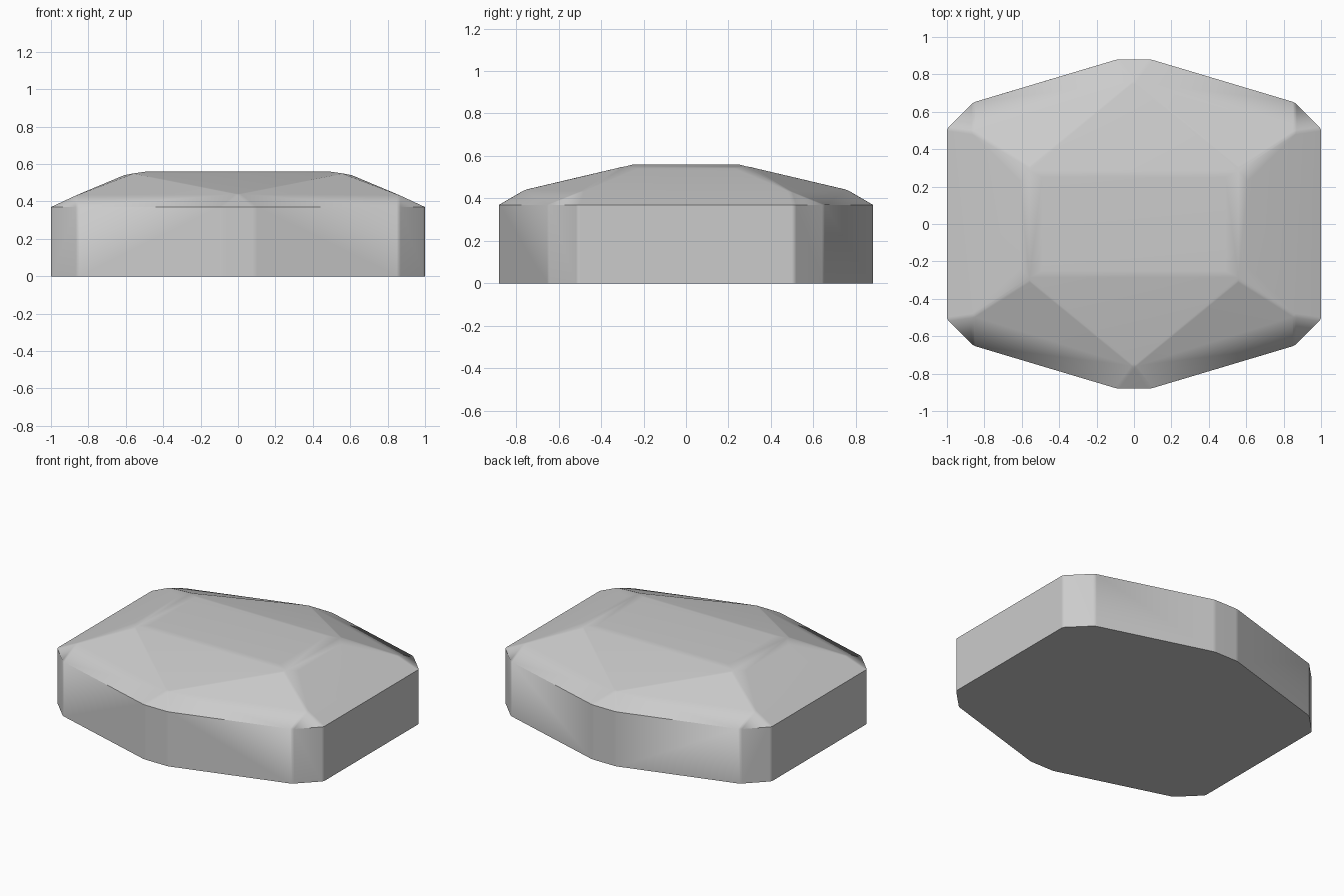
import bpy
import bmesh

cube = bpy.data.objects.get("Cube")
if cube:
    bpy.data.objects.remove(cube, do_unlink=True)

RIM = 0.37

# One quadrant of the stone; the rest is mirrored
outline = [(0.09, 0.88), (0.86, 0.65), (1.0, 0.51)]
crown = [
    (0.49, 0.25, 0.56),    # flat table corner
    (0.56, 0.30, 0.55),    # table bevel corner
    (0.61, 0.23, 0.54),    # shoulder of the side facet
    (0.86, 0.49, 0.435),   # corner facet tip
    (0.0, 0.76, 0.44),     # tip of the front and back facets
]
quadrant = [(x, y, z) for x, y in outline for z in (0.0, RIM)] + crown
points = {(x * sx, y * sy, z) for x, y, z in quadrant
          for sx in (1, -1) for sy in (1, -1)}

# Wrap the points in a faceted solid
bm = bmesh.new()
for p in sorted(points):
    bm.verts.new(p)
bmesh.ops.convex_hull(bm, input=bm.verts[:])
bmesh.ops.dissolve_limit(bm, angle_limit=0.035, verts=bm.verts[:], edges=bm.edges[:])
bmesh.ops.recalc_face_normals(bm, faces=bm.faces[:])

# Crisp rim and base, softened facet edges
weight = bm.edges.layers.float.new("bevel_weight_edge")
for face in bm.faces:
    face.smooth = True
for edge in bm.edges:
    heights = [v.co.z for v in edge.verts]
    level = abs(heights[0] - heights[1]) < 0.001
    if level and heights[0] < RIM + 0.01:
        edge.smooth = False
    elif min(heights) < 0.5 and edge.calc_face_angle(0) > 0.12:
        edge[weight] = 1.0

mesh = bpy.data.meshes.new("faceted_stone")
bm.to_mesh(mesh)
bm.free()
stone = bpy.data.objects.new("faceted_stone", mesh)
bpy.context.collection.objects.link(stone)

bevel = stone.modifiers.new("soft_edges", "BEVEL")
bevel.limit_method = "WEIGHT"
bevel.width = 0.012
bevel.segments = 2
normals = stone.modifiers.new("flat_facets", "WEIGHTED_NORMAL")
normals.keep_sharp = True

# Plain grey stone
grey = (0.6, 0.6, 0.6, 1.0)
mat = bpy.data.materials.new("stone_grey")
mat.use_nodes = True
mat.diffuse_color = grey
mat.node_tree.nodes["Principled BSDF"].inputs["Base Color"].default_value = grey
mesh.materials.append(mat)
